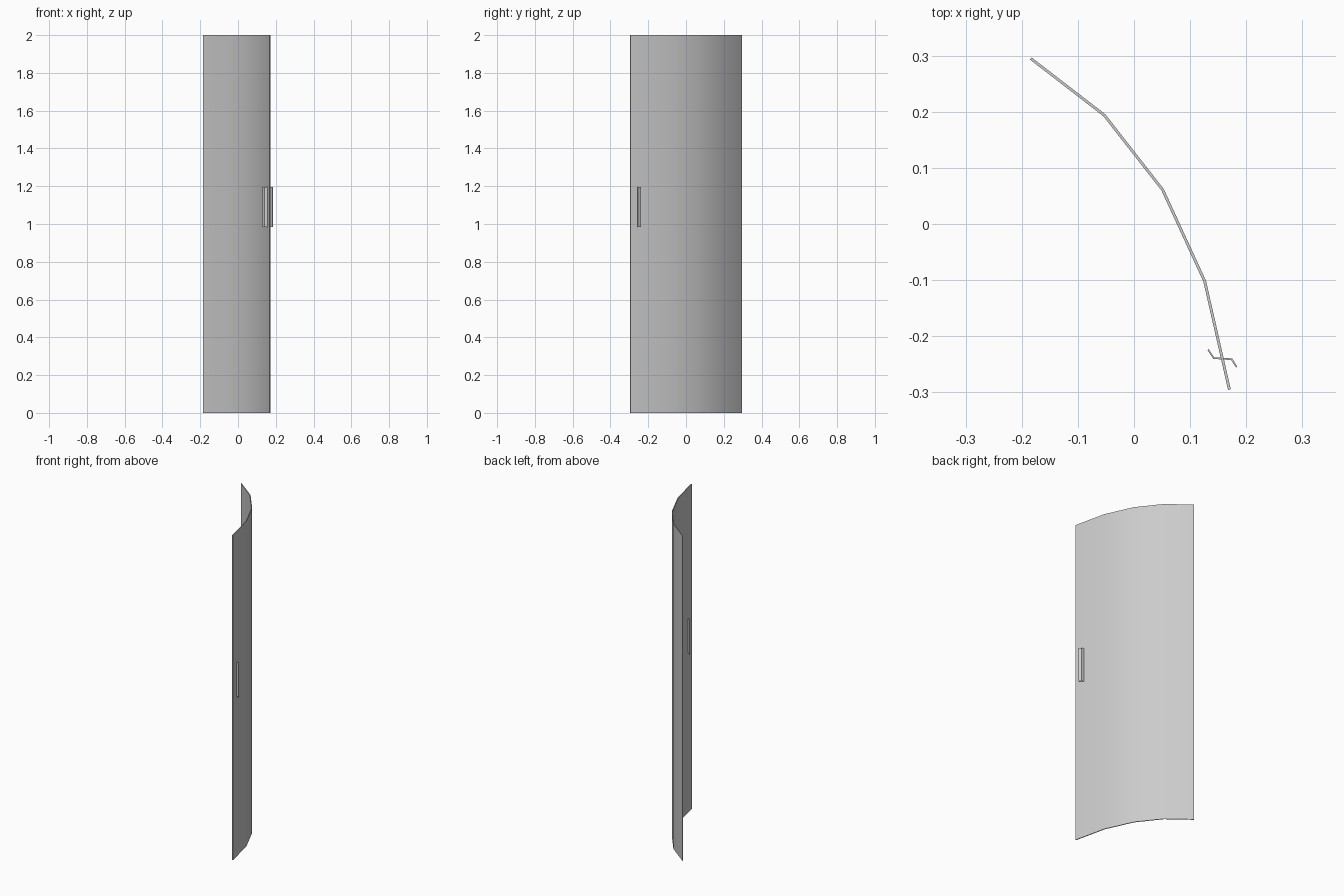
import bpy, bmesh
from mathutils import Vector

if "Cube" in bpy.data.objects:
    bpy.data.objects.remove(bpy.data.objects["Cube"])


def bent_sheet(name, path, thickness, z0, z1):
    """Extrude a mitred open polyline of constant thickness upward."""
    pts = [Vector(p) for p in path]
    dirs = [(b - a).normalized() for a, b in zip(pts, pts[1:])]
    normals = [Vector((-d.y, d.x)) for d in dirs]
    left, right = [], []
    for i, p in enumerate(pts):
        n0 = normals[max(i - 1, 0)]
        n1 = normals[min(i, len(normals) - 1)]
        m = (n0 + n1).normalized()
        off = m * (thickness / 2 / m.dot(n1))
        left.append(p + off)
        right.append(p - off)

    bm = bmesh.new()
    rows = [[bm.verts.new((q.x, q.y, z)) for q in side]
            for z in (z0, z1) for side in (left, right)]
    bl, br, tl, tr = rows
    for i in range(len(pts) - 1):
        for a, b in ((bl, tl), (tl, tr), (tr, br), (br, bl)):
            bm.faces.new((a[i], a[i + 1], b[i + 1], b[i]))
    for i in (0, -1):
        bm.faces.new((bl[i], tl[i], tr[i], br[i]))
    bmesh.ops.recalc_face_normals(bm, faces=bm.faces)

    mesh = bpy.data.meshes.new(name)
    bm.to_mesh(mesh)
    bm.free()
    obj = bpy.data.objects.new(name, mesh)
    bpy.context.collection.objects.link(obj)
    bpy.ops.object.select_all(action='DESELECT')
    obj.select_set(True)
    bpy.context.view_layer.objects.active = obj
    bpy.ops.object.shade_smooth_by_angle(angle=0.52)
    return obj


# Curved door panel
bent_sheet("door_panel",
           [(-0.184, 0.295), (-0.053, 0.194), (0.051, 0.061),
            (0.126, -0.102), (0.170, -0.295)], 0.005, 0, 2)

# Bent plate handle passing through the panel
bent_sheet("door_handle",
           [(0.132, -0.224), (0.142, -0.239), (0.174, -0.241), (0.183, -0.255)],
           0.003, 0.985, 1.195)
